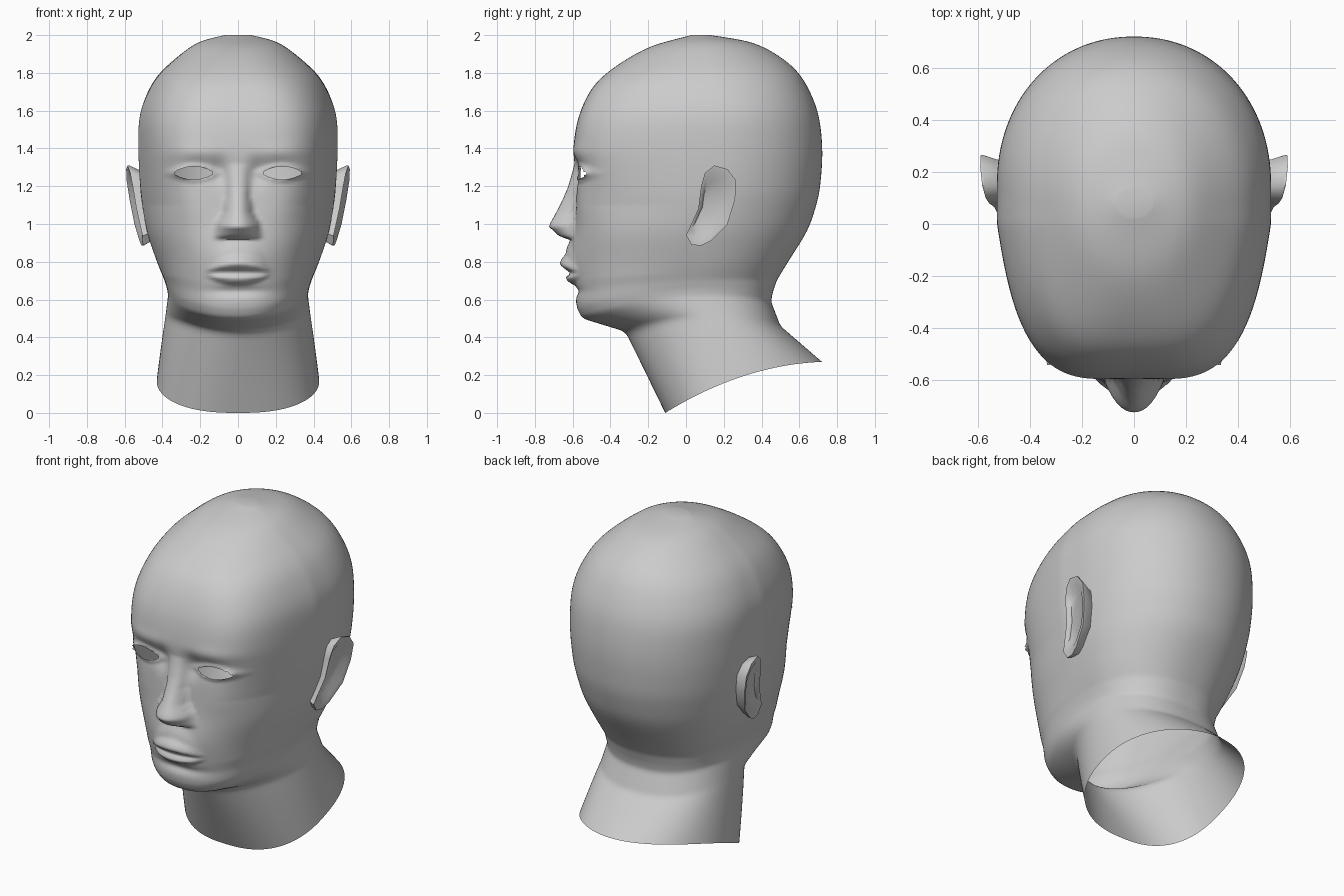
import bpy, bmesh, math

if "Cube" in bpy.data.objects:
    bpy.data.objects.remove(bpy.data.objects["Cube"])

SEG = 160

# Tilted rings from neck to crown:
# front y, front z, back y, back z, half width, widest y, front roundness, back roundness, side lift
RINGS = [
    (-.11, .00, .72, .27, .43, .24, 2.5, 2.0, .06),
    (-.32, .43, .50, .46, .385, .12, 1.8, 2.3, .06),
    (-.55, .50, .45, .59, .37, .05, 2.3, 2.4, .07),
    (-.58, .56, .46, .64, .375, .05, 2.4, 2.4, .05),
    (-.58, .64, .48, .70, .39, .05, 2.4, 2.3, .03),
    (-.59, .80, .54, .80, .43, .08, 2.6, 2.2, 0),
    (-.59, .95, .65, .97, .485, .10, 2.9, 2.1, 0),
    (-.58, 1.15, .705, 1.15, .515, .13, 3.3, 2.1, 0),
    (-.59, 1.32, .72, 1.30, .525, .15, 3.8, 2.1, 0),
    (-.60, 1.40, .725, 1.40, .528, .15, 4.0, 2.1, 0),
    (-.575, 1.57, .705, 1.60, .528, .15, 3.8, 2.1, 0),
    (-.49, 1.75, .61, 1.80, .445, .10, 3.2, 2.1, 0),
    (-.34, 1.86, .49, 1.895, .33, .09, 2.5, 2.0, 0),
    (-.19, 1.945, .36, 1.965, .22, .08, 2.2, 2.0, .01),
    (.03, 2.0, .13, 2.0, .07, .08, 2.0, 2.0, 0),
]

# Profiles by height: nose projection, nose half width, lip projection
NOSE = [(.915, 0), (.935, .065), (.985, .13), (1.01, .125), (1.12, .075), (1.2, .04), (1.32, 0)]
NOSE_W = [(.92, .13), (1.0, .12), (1.06, .085), (1.15, .068), (1.32, .06)]
LIPS = [(.675, 0), (.695, .028), (.718, .034), (.738, 0), (.752, .014),
        (.785, .048), (.81, .038), (.84, .014), (.88, .01), (.93, 0)]


def interp(table, z):
    if z <= table[0][0]:
        return table[0][1]
    for (a, p), (b, q) in zip(table, table[1:]):
        if z <= b:
            return p + (q - p) * (z - a) / (b - a)
    return table[-1][1]


def bump(x, z, cx, cz, rx, rz):
    return math.exp(-((x - cx) / rx) ** 2 - ((z - cz) / rz) ** 2)


EYE_X, EYE_Z = .235, 1.27


def eye(x, z):
    """Below 1 inside the almond eye opening."""
    return abs((abs(x) - EYE_X) / .105) ** 1.5 + abs((z - EYE_Z) / .036) ** 1.5


def sculpt(x, z):
    """Forward projection of the facial features."""
    x = abs(x)
    d = interp(NOSE, z) * max(0, 1 - (x / interp(NOSE_W, z)) ** 2.2)
    side = max(0, 1 - (x / .165) ** 2)
    d += interp(LIPS, .738 + (z - .738) / max(.3, side ** .6)) * side ** .6   # lips
    d += .035 * bump(x, z, 0, .82, .17, .13)              # muzzle
    d -= .018 * bump(x, z, 0, .645, .14, .025)            # crease over chin
    d -= .022 * bump(x, z, .20, 1.29, .11, .06)           # socket
    d -= .025 * bump(x, z, .10, 1.27, .045, .07)          # inner corner
    d += .008 * bump(x, z, .22, 1.38, .15, .04)           # brow
    d += .010 * bump(x, z, .27, 1.10, .12, .09)           # cheekbone
    d += .012 * bump(eye(x, z), 0, 1.1, 0, .5, 1)         # eyelids
    return d


def finish(name, bm, angle):
    bmesh.ops.recalc_face_normals(bm, faces=bm.faces)
    mesh = bpy.data.meshes.new(name)
    bm.to_mesh(mesh)
    bm.free()
    mesh.shade_smooth()
    mesh.set_sharp_from_angle(angle=math.radians(angle))
    ob = bpy.data.objects.new(name, mesh)
    bpy.context.collection.objects.link(ob)
    return ob


def skin(bm, loops):
    for a, b in zip(loops, loops[1:]):
        for i in range(len(a)):
            j = (i + 1) % len(a)
            bm.faces.new((a[i], a[j], b[j], b[i]))


def head_rows():
    rows = []
    for a, b in zip(RINGS, RINGS[1:]):
        step = .012 if .5 <= a[1] <= 1.35 else .016
        n = math.ceil(max(abs(b[0] - a[0]), abs(b[1] - a[1])) / step)
        rows += [[p + (q - p) * i / n for p, q in zip(a, b)] for i in range(n)]
    rows.append(list(RINGS[-1]))
    for k in range(25):      # soften the joints between rings, least at the jaw
        rows = [r if i in (0, len(rows) - 1) or (k > 2 and r[1] < .7) else
                [sum(v) / 3 for v in zip(*rows[i - 1:i + 2])] for i, r in enumerate(rows)]
    return rows


# Head and neck, open at the bottom of the neck
bm = bmesh.new()
loops = []
for yf, zf, yb, zb, w, cy, nf, nb, lift in head_rows():
    taper = .28 * min(1, max(0, (zf - .7) / .4))     # head narrows towards the face
    loop = []
    for i in range(SEG):
        t = 2 * math.pi * i / SEG
        s, c = math.sin(t), math.cos(t)
        n, depth = (nf, cy - yf) if c > 0 else (nb, yb - cy)
        r = (abs(s) ** n + abs(c) ** n) ** (-1 / n)
        y = cy - c * r * depth
        k = (y - yf) / (yb - yf)
        x = w * s * r * (1 - taper * max(0, -y))
        loop.append(bm.verts.new((x, y, zf + (zb - zf) * k + lift * 4 * k * (1 - k))))
    loops.append(loop)
skin(bm, loops)
bm.faces.new(loops[-1])

# Eye openings: remove inner faces, then snap the rim to the almond outline
inside = {v for v in bm.verts if v.co.y < -.3 and eye(v.co.x, v.co.z) < 1}
holes = [f for f in bm.faces if all(v in inside for v in f.verts)]
bmesh.ops.delete(bm, geom=holes, context='FACES')
for v in bm.verts:
    if v.co.y < -.3:
        e = eye(v.co.x, v.co.z)
        if e < 1:
            k = e ** (-1 / 1.5)
            cx = math.copysign(EYE_X, v.co.x)
            v.co.x = cx + (v.co.x - cx) * k
            v.co.z = EYE_Z + (v.co.z - EYE_Z) * k

# Facial features
for v in bm.verts:
    if v.co.y < -.3 and .58 < v.co.z < 1.6:
        v.co.y -= sculpt(v.co.x, v.co.z)
finish("head", bm, 80)

# Ears: flared outline with a hollow, mirrored
EAR = [(0, .94), (.03, .89), (.08, .885), (.13, .91), (.22, 1.0), (.26, 1.13), (.265, 1.23),
       (.22, 1.29), (.15, 1.31), (.10, 1.27), (.08, 1.2), (.065, 1.08)]
bm = bmesh.new()
loops = []
for scale, dx in [(.75, -.12), (.9, -.05), (1, -.01), (1, 0), (.8, -.005), (.6, -.025)]:
    loop = []
    for y, z in EAR:
        y, z = .12 + (y - .12) * scale, 1.1 + (z - 1.1) * scale
        x = .52 + .15 * (z - .9) + .15 * (y - .13) + dx
        loop.append(bm.verts.new((x, y, z)))
    loops.append(loop)
skin(bm, loops)
bm.faces.new(loops[-1])
bm.faces.new(loops[0])
ears = finish("ears", bm, 50)
mirror = ears.modifiers.new("mirror", 'MIRROR')
mirror.use_axis = (True, False, False)
